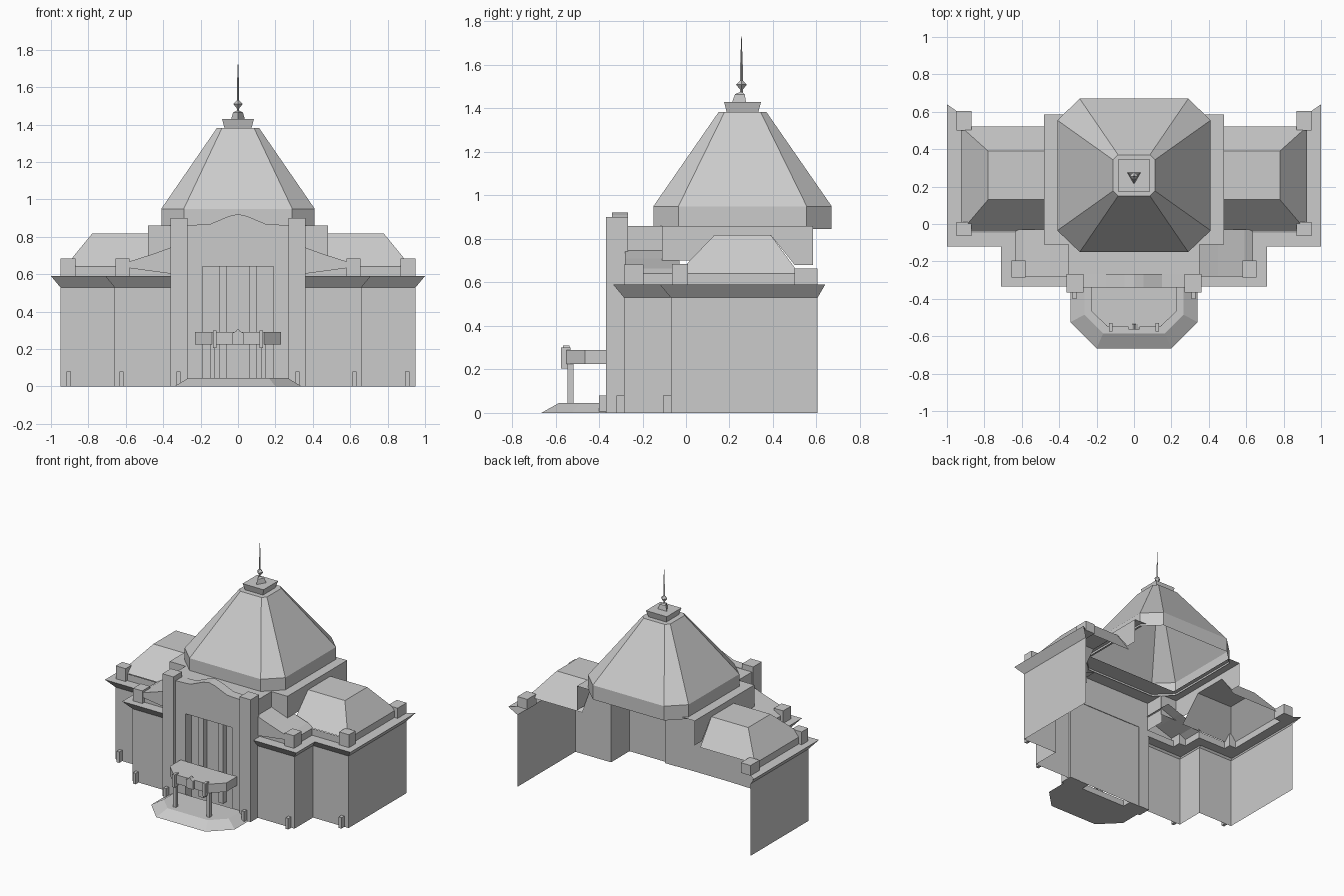
import bpy, bmesh, math
from mathutils import Matrix

if "Cube" in bpy.data.objects:
    bpy.data.objects.remove(bpy.data.objects["Cube"], do_unlink=True)

GREY = (0.6, 0.6, 0.6, 1.0)
stone = bpy.data.materials.new("stone_grey")
stone.use_nodes = True
stone.diffuse_color = GREY
stone.node_tree.nodes["Principled BSDF"].inputs["Base Color"].default_value = GREY


def finish(name, bm, mirror=False):
    bmesh.ops.recalc_face_normals(bm, faces=bm.faces)
    mesh = bpy.data.meshes.new(name)
    bm.to_mesh(mesh)
    bm.free()
    mesh.materials.append(stone)
    obj = bpy.data.objects.new(name, mesh)
    bpy.context.collection.objects.link(obj)
    if mirror:
        obj.modifiers.new("mirror", 'MIRROR').use_clip = False
    return obj


def box(name, x, y, z, mirror=False):
    bm = bmesh.new()
    size = Matrix.Diagonal((x[1] - x[0], y[1] - y[0], z[1] - z[0], 1))
    mid = Matrix.Translation((sum(x) / 2, sum(y) / 2, sum(z) / 2))
    bmesh.ops.create_cube(bm, size=1, matrix=mid @ size)
    return finish(name, bm, mirror)


def loft(name, rings, closed=True, bottom=False, top=False, mirror=False):
    """Skin a stack of rings that all have the same number of points."""
    bm = bmesh.new()
    rows = [[bm.verts.new(p) for p in ring] for ring in rings]
    n = len(rows[0])
    for a, b in zip(rows, rows[1:]):
        for i in range(n if closed else n - 1):
            j = (i + 1) % n
            bm.faces.new((a[i], a[j], b[j], b[i]))
    if bottom:
        bm.faces.new(rows[0])
    if top:
        bm.faces.new(rows[-1])
    return finish(name, bm, mirror)


def sheet(name, pts, mirror=False):
    bm = bmesh.new()
    bm.faces.new([bm.verts.new(p) for p in pts])
    return finish(name, bm, mirror)


def octagon(hx, hy, cut_x, cut_y, cy, z):
    half = [(hx, cy - hy + cut_y), (hx, cy + hy - cut_y), (hx - cut_x, cy + hy)]
    left = [(-x, y) for x, y in reversed(half)]
    pts = half + left + [(cut_x - hx, cy - hy), (hx - cut_x, cy - hy)]
    return [(x, y, z) for x, y in pts]


# Outer walls with flared cornice, ledge and parapet, open at the back
path = [(0.95, 0.605, 1, 0.7), (0.95, -0.07, 1, -1), (0.66, -0.07, 1, -1),
        (0.66, -0.285, 1, -1), (0.35, -0.285, 0, -1)]
profile = [(0, 0), (0, 0.53), (0.05, 0.59), (-0.025, 0.59), (-0.025, 0.64)]
loft("wing_walls", [[(x + o * dx, y + o * dy, z) for x, y, dx, dy in path]
                    for o, z in profile], closed=False, mirror=True)

# Hipped roofs on the side wings
loft("wing_roof", [
    [(0.48, -0.04, 0.64), (0.925, -0.04, 0.64), (0.925, 0.52, 0.64), (0.48, 0.52, 0.64)],
    [(0.48, 0.13, 0.817), (0.78, 0.13, 0.817), (0.78, 0.39, 0.817), (0.48, 0.39, 0.817)],
], closed=False, top=True, mirror=True)

# Sloping shoulders beside the entrance
slope = [(0.34, 0.75), (0.45, 0.71), (0.59, 0.665), (0.635, 0.64)]
loft("shoulder_roof", [[(x, -0.28, z) for x, z in slope],
                       [(x, -0.03, z) for x, z in slope]], closed=False, mirror=True)
sheet("shoulder_front", [(x, -0.28, z) for x, z in slope] + [(0.34, -0.28, 0.6)], mirror=True)

# Corner posts on the parapets
box("front_corner_post", (0.58, 0.655), (-0.285, -0.195), (0.59, 0.683), True)
box("side_corner_post", (0.87, 0.95), (-0.065, 0.01), (0.59, 0.685), True)
box("rear_corner_post", (0.87, 0.95), (0.5, 0.605), (0.59, 0.665), True)

# Small posts standing along the foot of the walls
for name, x, y in (("side_foot_post", 0.905, -0.07), ("wing_foot_post", 0.622, -0.285),
                   ("entry_foot_post", 0.318, -0.365)):
    box(name, (x - 0.011, x + 0.011), (y - 0.035, y), (0, 0.08), True)

# Upper storey: side sheets fitted over the wing roofs, front sheets and ledge
sheet("tower_side", [(0.48, y, z) for y, z in (
    (-0.11, 0.86), (-0.11, 0.70), (0.02, 0.70), (0.13, 0.817), (0.39, 0.817),
    (0.5, 0.68), (0.585, 0.68), (0.585, 0.86))], mirror=True)
sheet("tower_front", [(0.34, -0.11, 0.7), (0.48, -0.11, 0.7),
                      (0.48, -0.11, 0.86), (0.34, -0.11, 0.86)], mirror=True)
sheet("tower_ledge", [(x, y, 0.86) for x, y in (
    (0, -0.11), (0.48, -0.11), (0.48, 0.585), (0.38, 0.585), (0.38, -0.02), (0, -0.02))],
    mirror=True)

# Great octagonal roof
CY = 0.26
eave = octagon(0.41, 0.41, 0.12, 0.115, CY, 0.845)
loft("main_roof", [eave, [(x, y, 0.95) for x, y, z in eave],
                   octagon(0.112, 0.11, 0.027, 0.027, CY, 1.383)], top=True)


def square(h, z):
    return [(-h, CY - h, z), (h, CY - h, z), (h, CY + h, z), (-h, CY + h, z)]


loft("roof_cap", [square(0.072, 1.38), square(0.085, 1.43)], top=True)


# Finial built from tapered stacks
def stack(name, sides, rows):
    rings = []
    for r, z in rows:
        turns = [2 * math.pi * i / sides - math.pi / 2 for i in range(sides)]
        rings.append([(r * math.cos(a), CY - 0.005 + r * math.sin(a), z) for a in turns])
    loft(name, rings, top=True, bottom=True)


stack("finial_base", 3, [(0.042, 1.43), (0.03, 1.465), (0.008, 1.475)])
stack("finial_rod", 4, [(0.006, 1.46), (0.006, 1.6), (0.001, 1.73)])
stack("finial_bead", 4, [(0.005, 1.485), (0.025, 1.51), (0.005, 1.53)])

# Entrance block: pillars, jambs, gable, roof deck
box("entrance_pillar", (0.27, 0.36), (-0.367, -0.267), (0, 0.9), True)
box("entrance_jamb", (0.19, 0.27), (-0.34, -0.27), (0, 0.64), True)
gable = [(-0.27, 0.64), (0.27, 0.64), (0.27, 0.862), (0.15, 0.868), (0.05, 0.91),
         (0, 0.922), (-0.05, 0.91), (-0.15, 0.868), (-0.27, 0.862)]
loft("entrance_gable", [[(x, -0.34, z) for x, z in gable],
                        [(x, -0.267, z) for x, z in gable]], bottom=True, top=True)
sheet("entrance_deck", [(-0.35, -0.267, 0.86), (0.35, -0.267, 0.86),
                        (0.35, -0.11, 0.86), (-0.35, -0.11, 0.86)])
sheet("entrance_side", [(0.35, -0.267, 0.64), (0.35, -0.11, 0.64),
                        (0.35, -0.11, 0.86), (0.35, -0.267, 0.86)], mirror=True)
sheet("entrance_back_panel", [(-0.19, -0.272, 0), (0.19, -0.272, 0),
                              (0.19, -0.272, 0.64), (-0.19, -0.272, 0.64)])
box("window_mullion", (0.06, 0.1), (-0.315, -0.275), (0.045, 0.64), True)

# Canopy with columns and ornaments
plan = [(-0.23, -0.34), (-0.23, -0.465), (-0.14, -0.55), (0.14, -0.55),
        (0.23, -0.465), (0.23, -0.34)]
loft("canopy", [[(x, y, 0.225) for x, y in plan],
                [(x, y, 0.29) for x, y in plan]], bottom=True, top=True)
box("canopy_column", (0.125, 0.15), (-0.545, -0.517), (0.04, 0.225), True)
box("canopy_bracket", (0.114, 0.134), (-0.575, -0.53), (0.205, 0.3), True)
crest = [(-0.03, 0.225), (0.03, 0.225), (0.03, 0.285), (0.012, 0.295), (0, 0.31),
         (-0.012, 0.295), (-0.03, 0.285)]
loft("canopy_crest", [[(x, -0.565, z) for x, z in crest],
                      [(x, -0.535, z) for x, z in crest]], bottom=True, top=True)

# Entrance step with sloping rim
rim = [(-0.34, -0.34), (-0.34, -0.525), (-0.2, -0.665), (0.2, -0.665), (0.34, -0.525),
       (0.34, -0.34)]
tread = [(-0.265, -0.34), (-0.265, -0.485), (-0.165, -0.585), (0.165, -0.585),
         (0.265, -0.485), (0.265, -0.34)]
loft("entrance_step", [[(x, y, 0) for x, y in rim],
                       [(x, y, 0.045) for x, y in tread]], bottom=True, top=True)
